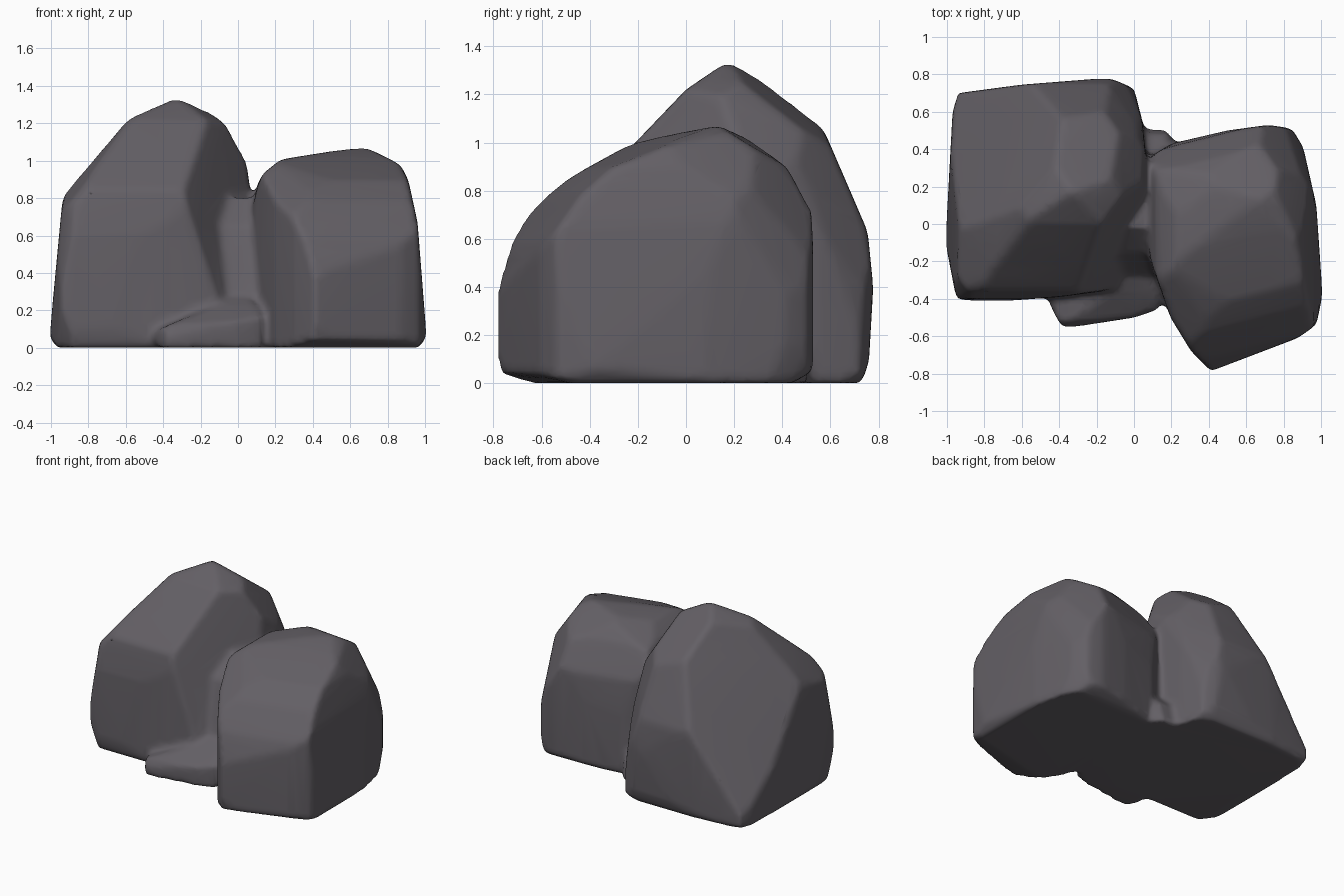
import bpy, bmesh
from math import radians, sin, cos
from mathutils import Vector

cube = bpy.data.objects.get("Cube")
if cube:
    bpy.data.objects.remove(cube, do_unlink=True)

stone = bpy.data.materials.new("dark_grey_stone")
stone.use_nodes = True
colour = (0.125, 0.115, 0.13, 1)
stone.diffuse_color = colour
bsdf = next(n for n in stone.node_tree.nodes if n.type == 'BSDF_PRINCIPLED')
bsdf.inputs["Base Color"].default_value = colour
bsdf.inputs["Roughness"].default_value = 0.9

cluster = bmesh.new()


def slice_off(bm, point, normal):
    """Remove everything beyond one plane and close the cut."""
    cut = bmesh.ops.bisect_plane(bm, geom=bm.verts[:] + bm.edges[:] + bm.faces[:],
                                 plane_co=point, plane_no=normal, clear_outer=True)
    rim = [e for e in cut["geom_cut"] if isinstance(e, bmesh.types.BMEdge)]
    if rim:
        bmesh.ops.contextual_create(bm, geom=rim)


def chisel(bm, outline, along):
    """Cut the block flat along every edge of an outline swept in one direction."""
    centre = sum(outline, Vector()) / len(outline)
    for a, b in zip(outline, outline[1:] + outline[:1]):
        normal = (b - a).cross(along).normalized()
        if normal.dot(centre - a) > 0:
            normal.negate()
        slice_off(bm, a, normal)


def chisel_corner(bm, outline, turn, tilt=radians(25)):
    """Round off corners with an outline swept along a turned, downward direction."""
    across = Vector((cos(turn), sin(turn), 0))
    upward = Vector((-sin(turn) * sin(tilt), cos(turn) * sin(tilt), cos(tilt)))
    chisel(bm, [across * r + upward * u for r, u in outline], across.cross(upward))


def add_rock(front, side, top, corner_front=None, corner_back=None,
             facets=(), skew=0.0, anchor=0.0):
    """Carve one rock from a block and add it to the cluster."""
    bm = bmesh.new()
    bmesh.ops.create_cube(bm, size=4)
    chisel(bm, [Vector((x, 0, z)) for x, z in front], Vector((0, 1, 0)))
    chisel(bm, [Vector((anchor, y, z)) for y, z in side], Vector((1, skew, 0)))
    chisel(bm, [Vector((x, y, 0)) for x, y in top], Vector((0, 0, 1)))
    if corner_front:
        chisel_corner(bm, corner_front, radians(35))
    if corner_back:
        chisel_corner(bm, corner_back, radians(215))
    for point, normal in facets:
        slice_off(bm, Vector(point), Vector(normal).normalized())
    bmesh.ops.recalc_face_normals(bm, faces=bm.faces[:])
    carved = bpy.data.meshes.new("carved_rock")
    bm.to_mesh(carved)
    bm.free()
    cluster.from_mesh(carved)
    bpy.data.meshes.remove(carved)


# Tall boulder, on the right and to the back
add_rock(
    front=[(-.97, 0), (-1.008, .06), (-.99, .25), (-.95, .73), (-.92, .86), (-.7, 1.14),
           (-.56, 1.245), (-.36, 1.335), (-.27, 1.315), (-.06, 1.215), (0, 1.125),
           (.045, 1), (.07, .8), (.1, 0)],
    side=[(-.39, 0), (-.41, .1), (-.4, .6), (-.34, .95), (-.25, 1.05), (0, 1.22),
          (.11, 1.335), (.21, 1.335), (.47, 1.175), (.565, 1.07), (.755, .63),
          (.778, .4), (.76, .09), (.73, 0)],
    top=[(-.95, -.4), (-1.008, -.1), (-.97, .6), (-.94, .7), (-.6, .745), (-.13, .782),
         (0, .725), (.045, .55), (.09, .1), (.06, -.2), (-.02, -.34), (-.4, -.39), (-.8, -.42)],
    corner_front=[(-1.015, .31), (-.935, .8), (-.74, .995), (-.45, 1.265), (-.17, 1.355),
                  (.245, 1.125), (.315, .89), (.47, .5), (.47, -.1), (-.2, -.13),
                  (-.62, -.02), (-.935, .06)],
    corner_back=[(-.42, -.21), (-.41, -.04), (-.365, .34), (-.275, .68), (-.035, 1.015),
                 (.18, 1.08), (.715, .885), (.935, .6), (1.015, .13), (.955, -.13),
                 (.805, -.275), (.4, -.46), (.3, -.45), (-.3, -.3)],
    facets=[((-.2, -.38, .5), (.83, -.55, .25)),
            ((-.96, .69, .08), (-.68, .44, .45))])

# Lower boulder, on the left and to the front
add_rock(
    front=[(.08, 0), (.05, .4), (.075, .75), (.115, .9), (.195, 1.015), (.5, 1.05),
           (.67, 1.077), (.865, .985), (.91, .9), (.96, .67), (1.008, .06), (.97, 0)],
    side=[(-.6, 0), (-.76, .04), (-.783, .15), (-.783, .37), (-.7, .59), (-.56, .78),
          (-.425, .895), (-.1, 1.02), (.09, 1.077), (.27, 1.015), (.36, .92),
          (.475, .7), (.515, .1), (.515, 0)],
    top=[(.41, -.787), (.875, -.61), (.975, -.54), (1.008, -.38), (.975, .1), (.905, .41),
         (.845, .51), (.72, .53), (.5, .5), (.2, .43), (.11, .375), (.06, 0),
         (.09, -.2), (.195, -.5), (.305, -.68)],
    corner_front=[(-.145, .66), (.22, .875), (.48, .91), (.795, .795), (.985, .4),
                  (.985, .12), (.945, -.125), (.575, -.41), (.39, -.43), (-.115, -.36),
                  (-.15, -.29)],
    corner_back=[(-.985, .14), (-.98, .4), (-.885, .855), (-.66, 1.14), (-.38, 1.14),
                 (-.03, 1.03), (.2, .9), (.2, -.1), (-.42, -.1), (-.955, .055)],
    skew=0.25, anchor=0.45)

# Low stone wedged in front of the gap
add_rock(
    front=[(-.43, 0), (-.455, .06), (-.38, .16), (-.05, .26), (.02, .29), (.1, .23),
           (.19, .05), (.2, 0)],
    side=[(-.54, 0), (-.56, .05), (-.5, .16), (-.36, .23), (-.25, .3), (.2, .3), (.2, 0)],
    top=[(-.455, -.43), (-.38, -.56), (0, -.5), (.12, -.46), (.2, -.2), (.1, .2),
         (-.3, 0), (-.455, -.36)])

# Upright rubble closing the gap between the boulders
add_rock(
    front=[(-.1, 0), (-.1, .6), (-.05, .8), (.15, .8), (.2, .5), (.24, 0)],
    side=[(-.34, 0), (-.26, .3), (-.16, .65), (-.02, .8), (.25, .78), (.35, .6), (.4, 0)],
    top=[(-.08, -.32), (.12, -.32), (.24, 0), (.2, .4), (0, .4), (-.1, 0)])

# Small stone at the back foot of the gap
add_rock(
    front=[(-.1, 0), (-.05, .2), (.08, .26), (.17, .18), (.23, 0)],
    side=[(.1, 0), (.1, .26), (.38, .25), (.48, .15), (.51, 0)],
    top=[(-.1, .1), (.25, .1), (.22, .43), (.17, .51), (.05, .51), (-.1, .45)])

# Fuse the rocks into one weathered cluster
mesh = bpy.data.meshes.new("rock_cluster")
cluster.to_mesh(mesh)
cluster.free()
mesh.materials.append(stone)
rocks = bpy.data.objects.new("rock_cluster", mesh)
bpy.context.collection.objects.link(rocks)
fuse = rocks.modifiers.new("fuse", 'REMESH')
fuse.mode = 'VOXEL'
fuse.voxel_size = 0.02
fuse.use_smooth_shade = True
soften = rocks.modifiers.new("soften", 'SMOOTH')
soften.factor = 0.5
soften.iterations = 10
simplify = rocks.modifiers.new("simplify", 'DECIMATE')
simplify.ratio = 0.12
